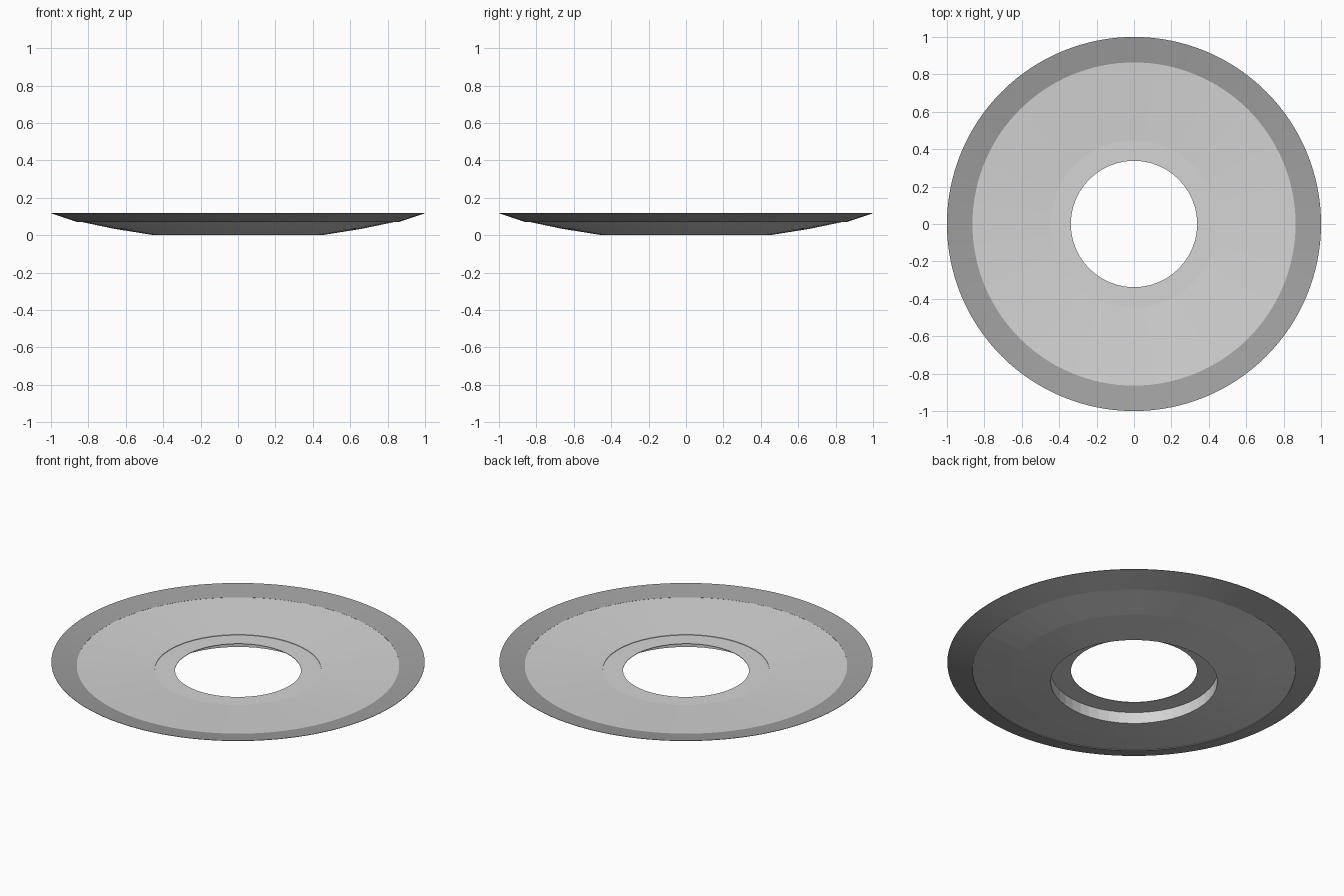
import bpy, bmesh, math

cube = bpy.data.objects.get("Cube")
if cube:
    bpy.data.objects.remove(cube, do_unlink=True)


def make_material(name, value):
    mat = bpy.data.materials.new(name)
    mat.use_nodes = True
    colour = (value, value, value, 1)
    mat.diffuse_color = colour
    mat.node_tree.nodes["Principled BSDF"].inputs["Base Color"].default_value = colour
    return mat


def lathe(name, profile, sides, mat, smooth=False):
    """Revolve a closed (radius, height) profile around z."""
    bm = bmesh.new()
    rings = []
    for i in range(sides):
        a = 2 * math.pi * i / sides
        rings.append([bm.verts.new((r * math.cos(a), r * math.sin(a), z)) for r, z in profile])
    for i in range(sides):
        here, there = rings[i], rings[(i + 1) % sides]
        for j in range(len(profile)):
            k = (j + 1) % len(profile)
            bm.faces.new((here[j], there[j], there[k], here[k]))
    bmesh.ops.recalc_face_normals(bm, faces=bm.faces)
    mesh = bpy.data.meshes.new(name)
    bm.to_mesh(mesh)
    bm.free()
    mesh.materials.append(mat)
    obj = bpy.data.objects.new(name, mesh)
    bpy.context.collection.objects.link(obj)
    if smooth:
        bpy.ops.object.select_all(action="DESELECT")
        obj.select_set(True)
        bpy.context.view_layer.objects.active = obj
        bpy.ops.object.shade_smooth_by_angle(angle=math.radians(8))
    return obj


light_grey = make_material("light grey", 0.66)
mid_grey = make_material("mid grey", 0.36)

# Main dish: shallow upper cone, deeper lower cone, upright wall around the recess
lathe("dish", [(0.447, 0.0), (0.66, 0.034), (0.866, 0.077),
               (0.866, 0.098), (0.447, 0.073)], 48, light_grey)

# Thin flat collar around the central hole
lathe("collar", [(0.338, 0.067), (0.449, 0.067),
                 (0.449, 0.070), (0.338, 0.070)], 48, light_grey)

# Outer rim tapering to a sharp edge
lathe("rim", [(0.864, 0.072), (1.0, 0.118), (1.0, 0.12), (0.864, 0.0985)],
      128, mid_grey, smooth=True)
